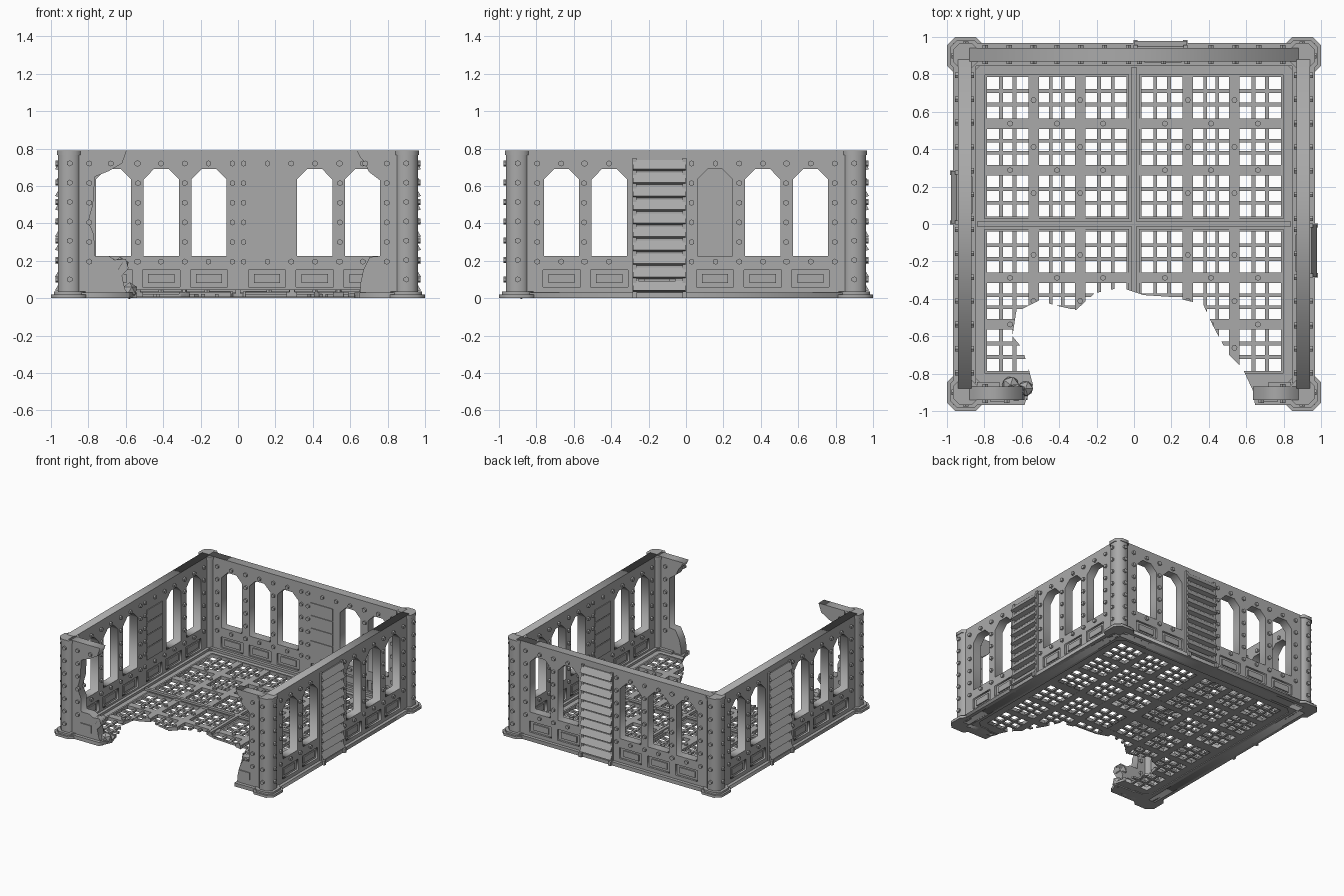
import bpy, bmesh
from math import pi
from mathutils import Matrix, Vector

if "Cube" in bpy.data.objects:
    bpy.data.objects.remove(bpy.data.objects["Cube"])

stone = bpy.data.materials.new("weathered_grey")
stone.use_nodes = True
stone.diffuse_color = (0.4, 0.4, 0.4, 1)
bsdf = next(n for n in stone.node_tree.nodes if n.type == "BSDF_PRINCIPLED")
bsdf.inputs["Base Color"].default_value = stone.diffuse_color
bsdf.inputs["Roughness"].default_value = 0.8

UPRIGHT = Matrix.Rotation(pi / 2, 4, "X")
TOP = 0.79


def add(name, mesh, turn=0):
    """Link a mesh as a named part, turned about the building's axis."""
    ob = bpy.data.objects.new(name, mesh)
    if not mesh.materials:
        mesh.materials.append(stone)
    ob.rotation_euler.z = turn * pi / 2
    bpy.context.collection.objects.link(ob)
    return ob


def prism(outline, holes, low, high, upright=False):
    """Extrude a flat outline with holes; upright ones stand in the xz plane."""
    curve = bpy.data.curves.new("outline", "CURVE")
    curve.dimensions, curve.fill_mode = "2D", "BOTH"
    curve.extrude = (high - low) / 2
    for loop in [outline] + holes:
        s = curve.splines.new("POLY")
        s.points.add(len(loop) - 1)
        for p, (x, y) in zip(s.points, loop):
            p.co = (x, y, 0, 1)
        s.use_cyclic_u = True
    tmp = bpy.data.objects.new("outline", curve)
    bpy.context.collection.objects.link(tmp)
    dg = bpy.context.evaluated_depsgraph_get()
    mesh = bpy.data.meshes.new_from_object(tmp.evaluated_get(dg))
    bpy.data.objects.remove(tmp)
    mid = (low + high) / 2
    mesh.transform(Matrix.Translation((0, mid, 0)) @ UPRIGHT if upright
                   else Matrix.Translation((0, 0, mid)))
    bm = bmesh.new()
    bm.from_mesh(mesh)
    bmesh.ops.remove_doubles(bm, verts=bm.verts, dist=1e-5)
    bmesh.ops.recalc_face_normals(bm, faces=bm.faces)
    bm.to_mesh(mesh)
    bm.free()
    mesh.materials.clear()
    return mesh


def rect(x0, x1, y0, y1):
    return [(x0, y0), (x1, y0), (x1, y1), (x0, y1)]


def box(bm, x0, x1, y0, y1, z0, z1):
    m = Matrix.LocRotScale(((x0 + x1) / 2, (y0 + y1) / 2, (z0 + z1) / 2), None,
                           (x1 - x0, y1 - y0, z1 - z0))
    return bmesh.ops.create_cube(bm, size=1, matrix=m)["verts"]


def rivet(bm, x, y, z, upright=True, r=0.016):
    m = Matrix.Translation((x, y, z)) @ (UPRIGHT if upright else Matrix())
    bmesh.ops.create_cone(bm, cap_ends=True, segments=6, radius1=r,
                          radius2=r, depth=0.024, matrix=m)


def finish(bm):
    mesh = bpy.data.meshes.new("part")
    bm.to_mesh(mesh)
    bm.free()
    return mesh


# Wall layout shared by all sides, facing -y before turning
BAYS = [s * c for s in (-1, 1) for c in (0.155, 0.41, 0.665)]
VENT = -0.155
ROWS = [0.195 + 0.105 * i for i in range(6)]


def window(c):
    a, b = 0.094, 0.04
    return [(c - a, 0.225), (c + a, 0.225), (c + a, 0.635), (c + b, 0.69),
            (c - b, 0.69), (c - a, 0.635)]


windows = [window(c) for c in BAYS if c != VENT]
panels = [rect(c - 0.1, c + 0.1, 0.06, 0.15) for c in BAYS]
face = rect(-0.88, 0.88, 0, TOP)
LAYERS = {"outer_skin": (-0.942, -0.925, True), "wall_core": (-0.926, -0.884, False),
          "inner_skin": (-0.885, -0.87, True)}

for name, (y0, y1, recessed) in LAYERS.items():
    mesh = prism(face, windows + (panels if recessed else []), y0, y1, True)
    for t in (1, 2, 3):
        add(f"{name}_{t}", mesh, t)

# Panel plates, rivets and inner planks
trim = bmesh.new()
for c in BAYS:
    for y in (-0.93, -0.88):
        box(trim, c - 0.07, c + 0.07, y - 0.005, y + 0.005, 0.08, 0.13)
spots = {(x, z) for x in (-0.795, -0.545, -0.03, 0.03, 0.285, 0.535, 0.795) for z in ROWS}
spots |= {(round(s * 0.1275 * i + s * 0.03, 3), z) for i in range(7) for s in (-1, 1)
          for z in (ROWS[0], ROWS[-1])}
for x, z in spots:
    rivet(trim, x, -0.868, z)
    if not -0.3 < x < 0:
        rivet(trim, x, -0.944, z)
for i in range(4):
    box(trim, VENT - 0.1, VENT + 0.1, -0.875, -0.864, 0.24 + i * 0.104, 0.338 + i * 0.104)
box(trim, -0.85, 0.85, -0.875, -0.846, 0, 0.045)
trim = finish(trim)

# Louvred vent with sloped slats between rails
vent = bmesh.new()
for i in range(10):
    z = 0.03 + i * 0.072
    for v in box(vent, -0.283, -0.002, -0.978, -0.935, z, z + 0.062):
        if v.co.y < -0.95:
            if v.co.z > z + 0.03:
                v.co.y = -0.95
            else:
                v.co.z += 0.012
for x in (-0.287, -0.02):
    box(vent, x, x + 0.022, -0.956, -0.93, 0, 0.75)
    box(vent, x, x + 0.024, -0.985, -0.93, 0, 0.035)
vent = finish(vent)
for t in (1, 2, 3):
    add(f"wall_trim_{t}", trim, t)
    add(f"louvre_vent_{t}", vent, t)

# Broken remains of the front wall
right_stub = [(0.88, 0), (0.65, 0), (0.655, 0.08), (0.67, 0.15), (0.705, 0.22), (0.76, 0.225),
              (0.76, 0.63), (0.70, 0.675), (0.675, 0.73), (0.655, 0.75), (0.635, TOP), (0.88, TOP)]
left_stub = [(-0.88, 0), (-0.57, 0), (-0.605, 0.05), (-0.62, 0.12), (-0.585, 0.16),
             (-0.6, 0.21), (-0.66, 0.205), (-0.69, 0.225), (-0.765, 0.225), (-0.77, 0.34),
             (-0.80, 0.41), (-0.775, 0.5), (-0.765, 0.65), (-0.69, 0.68), (-0.62, 0.72),
             (-0.595, TOP), (-0.88, TOP)]
add("right_front_stub", prism(right_stub, [], -0.942, -0.87, True))
add("left_front_stub", prism(left_stub, [], -0.942, -0.87, True))
bits = bmesh.new()
for s in (-1, 1):
    for z in ROWS:
        for y in (-0.944, -0.868):
            rivet(bits, s * 0.795, y, z)
    rivet(bits, s * 0.68, -0.944, ROWS[-1])
    box(bits, s * 0.72 - 0.05, s * 0.72 + 0.05, -0.95, -0.94, 0.075, 0.135)
    box(bits, s * 0.78 - 0.06, s * 0.78 + 0.06, -0.875, -0.846, 0, 0.045)
# Fallen lumps beside the left break
for x, y, z, r in ((-0.63, -0.9, 0.17, 0.05), (-0.58, -0.88, 0.04, 0.045), (-0.66, -0.86, 0.05, 0.05)):
    bmesh.ops.create_icosphere(bits, subdivisions=1, radius=r,
                               matrix=Matrix.Translation((x, y, z)))
add("front_stub_trim", finish(bits))

# Corner columns with stepped feet and riveted faces
def octagon(r, chamfer):
    c, k = 0.9, r - chamfer
    return [(c + x, -c + y) for x, y in ((r, k), (k, r), (-k, r), (-r, k),
                                         (-r, -k), (-k, -r), (k, -r), (r, -k))]


column_parts = {"foot": prism(octagon(0.1, 0.045), [], 0, 0.02),
                "foot_step": prism(octagon(0.085, 0.04), [], 0.02, 0.035),
                "shaft": prism(octagon(0.063, 0.034), [], 0.03, TOP - 0.025),
                "cap": prism(octagon(0.068, 0.037), [], TOP - 0.025, TOP)}
studs = bmesh.new()
for i in range(7):
    z = 0.1 + 0.1035 * i
    rivet(studs, 0.9, -0.965, z)
    rivet(studs, 0.9, -0.965, z)
    bmesh.ops.rotate(studs, verts=studs.verts[-12:], cent=Vector((0.9, -0.9, 0)),
                     matrix=Matrix.Rotation(pi / 2, 3, "Z"))
column_parts["studs"] = finish(studs)
for t in range(4):
    for name, mesh in column_parts.items():
        add(f"column_{name}_{t}", mesh, t)

# Floor: rim, plate with four openings, lips, ribs, straps, grating
quads = [(sx, sy) for sx in (-1, 1) for sy in (-1, 1)]


def opening(sx, sy, a, b):
    return rect(*sorted((sx * a, sx * b)), *sorted((sy * a, sy * b)))


def square(r):
    return rect(-r, r, -r, r)


floor = {"floor_rim": prism(square(0.968), [square(0.86)], 0, 0.03),
         "floor_plate": prism(square(0.862), [opening(*q, 0.04, 0.785) for q in quads], 0.006, 0.026)}
for i, q in enumerate(quads):
    floor[f"opening_lip_{i}"] = prism(opening(*q, 0.026, 0.799), [opening(*q, 0.04, 0.785)], 0.006, 0.036)
for axis in "xy":
    straps, bars, ribs, studs = (bmesh.new() for _ in range(4))
    box(ribs, -0.84, 0.84, -0.013, 0.013, 0.01, 0.045)
    for s in (-1, 1):
        for k in (0.288, 0.537):
            box(straps, -0.79, 0.79, s * k - 0.028, s * k + 0.028, 0.005, 0.034)
            for x in (0.165, 0.412, 0.662):
                rivet(studs, x, s * k, 0.034, False)
                rivet(studs, -x, s * k, 0.034, False)
        for start, end in ((0.04, 0.26), (0.316, 0.509), (0.565, 0.785)):
            for f in (1 / 3, 2 / 3):
                c = s * (start + (end - start) * f)
                box(bars, -0.79, 0.79, c - 0.01, c + 0.01, 0.006, 0.022)
    for name, bm in (("strap", straps), ("grating", bars), ("rib", ribs), ("floor_rivet", studs)):
        mesh = finish(bm)
        if axis == "y":
            mesh.transform(Matrix.Rotation(pi / 2, 4, "Z"))
        floor[f"{name}_{axis}"] = mesh

# Jagged collapse of the front floor
hole = [(-0.62, -1.1), (-0.58, -0.95), (-0.54, -0.86), (-0.57, -0.75), (-0.6, -0.66),
        (-0.65, -0.6), (-0.63, -0.47), (-0.51, -0.41), (-0.4, -0.44), (-0.31, -0.46),
        (-0.21, -0.37), (-0.07, -0.34), (0.05, -0.38), (0.2, -0.39), (0.37, -0.43),
        (0.42, -0.54), (0.5, -0.69), (0.58, -0.77), (0.64, -0.9), (0.66, -1.1)]
cutter = add("collapse_cutter", prism(hole, [], -0.1, 0.1))
cutter.hide_render = True
for name, mesh in floor.items():
    ob = add(name, mesh)
    mod = ob.modifiers.new("collapse", "BOOLEAN")
    mod.operation, mod.solver, mod.object = "DIFFERENCE", "EXACT", cutter
    dg = bpy.context.evaluated_depsgraph_get()
    ob.data = bpy.data.meshes.new_from_object(ob.evaluated_get(dg))
    ob.modifiers.clear()
bpy.data.objects.remove(cutter)
